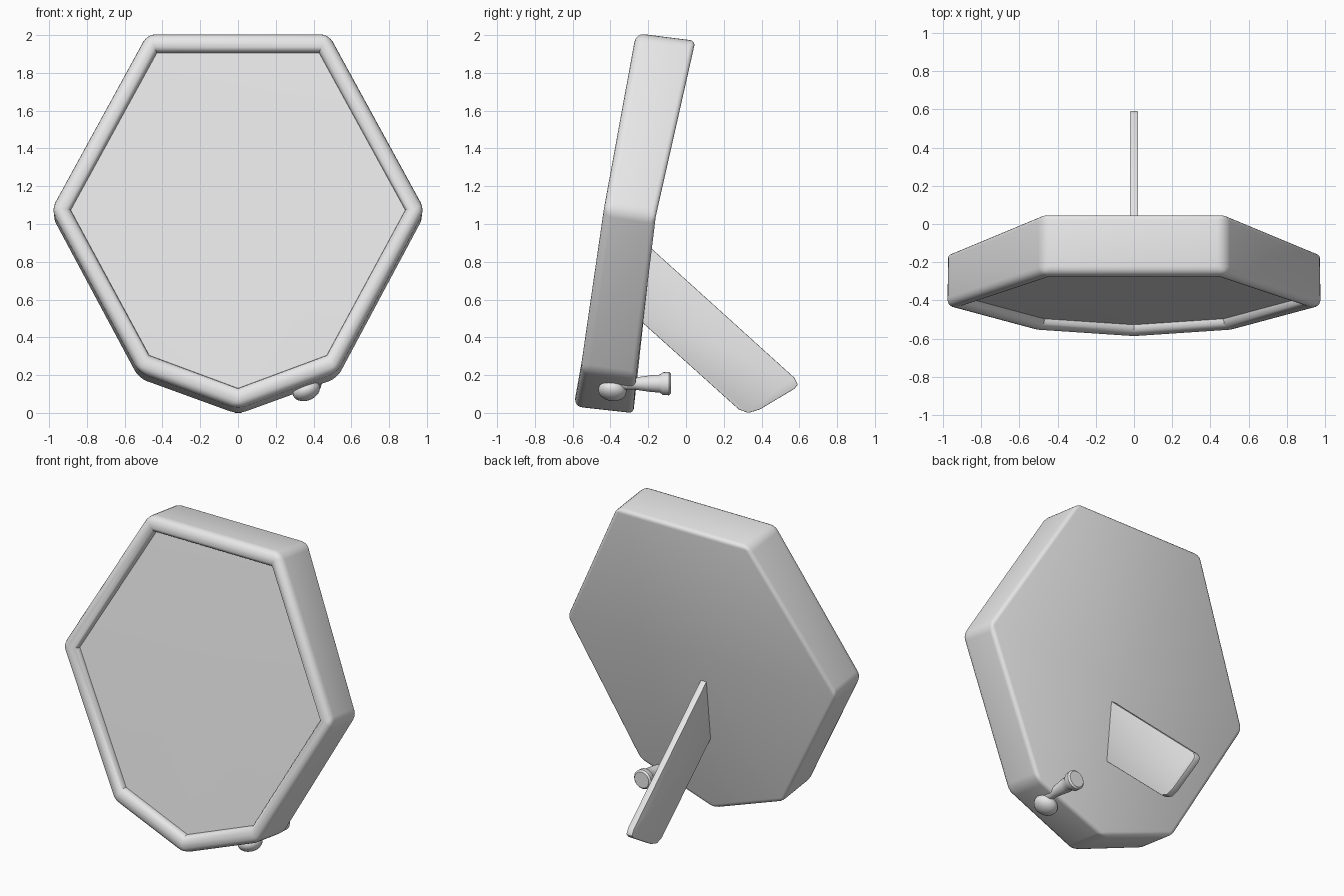
import bpy, bmesh, math
from mathutils import Vector, Matrix

if "Cube" in bpy.data.objects:
    bpy.data.objects.remove(bpy.data.objects["Cube"])

grey = bpy.data.materials.new("plain_grey")
grey.diffuse_color = (0.8, 0.8, 0.8, 1)
grey.use_nodes = True
grey.node_tree.nodes["Principled BSDF"].inputs["Base Color"].default_value = grey.diffuse_color


def finish(name, bm, bevel=0, segments=4, weighted=False, angle=32):
    bmesh.ops.recalc_face_normals(bm, faces=bm.faces)
    me = bpy.data.meshes.new(name)
    bm.to_mesh(me)
    bm.free()
    me.materials.append(grey)
    ob = bpy.data.objects.new(name, me)
    bpy.context.collection.objects.link(ob)
    bpy.ops.object.select_all(action='DESELECT')
    ob.select_set(True)
    bpy.context.view_layer.objects.active = ob
    if bevel:
        m = ob.modifiers.new("round", 'BEVEL')
        m.width = bevel
        m.segments = segments
        m.limit_method = 'WEIGHT' if weighted else 'ANGLE'
        bpy.ops.object.modifier_apply(modifier=m.name)
    bpy.ops.object.shade_smooth_by_angle(angle=math.radians(angle))
    return ob


# seven-sided leaning mirror body: front and back outlines
def outline(top, side, low, bottom):
    half = [top, side, low]
    pts = [Vector(p) for p in half] + [Vector(bottom)]
    return pts + [Vector((-x, y, z)) for x, y, z in reversed(half)]


front = outline((0.48, -0.265, 2.01), (0.99, -0.435, 1.08), (0.525, -0.56, 0.22), (0, -0.595, 0.025))
back = outline((0.48, 0.05, 1.97), (0.985, -0.16, 1.04), (0.525, -0.265, 0.18), (0, -0.28, -0.01))
front_mid = Vector((0, -0.43, 1.08))
back_mid = Vector((0, -0.165, 1.03))
inner = [p.lerp(front_mid, 0.105) for p in front]
sink = Vector((0, 0.05, -0.007))
glass = [p + sink for p in inner]

bm = bmesh.new()
weight = bm.edges.layers.float.new("bevel_weight_edge")
rings = [[bm.verts.new(p) for p in r] for r in (back, front, inner, glass)]
n = len(front)
for a, b in zip(rings, rings[1:]):
    for i in range(n):
        j = (i + 1) % n
        bm.faces.new((a[i], a[j], b[j], b[i]))
for ring, mid in ((rings[0], back_mid), (rings[3], front_mid + sink)):
    c = bm.verts.new(mid)
    for i in range(n):
        bm.faces.new((ring[i], ring[(i + 1) % n], c))
# round the rim fully, the back edge less
for i in range(n):
    j = (i + 1) % n
    for ring, w in zip(rings[:3], (0.6, 1, 0.9)):
        bm.edges.get((ring[i], ring[j]))[weight] = w
    bm.edges.get((rings[0][i], rings[1][i]))[weight] = 1
finish("mirror_body", bm, 0.045, 4, True)

# thin rear prop
prop = [(-0.26, 0.94), (0.575, 0.185), (0.592, 0.15), (0.575, 0.128), (0.39, 0.018),
        (0.33, 0.0), (0.28, 0.018), (-0.30, 0.54)]
bm = bmesh.new()
f = bm.faces.new([bm.verts.new((-0.021, y, z)) for y, z in prop])
ext = bmesh.ops.extrude_face_region(bm, geom=[f])
bmesh.ops.translate(bm, vec=(0.043, 0, 0), verts=[v for v in ext['geom'] if isinstance(v, bmesh.types.BMVert)])
finish("rear_prop", bm, 0.004, 2)

# turned peg pointing backwards
profile = [(0.0, -0.41), (0.032, -0.41), (0.032, -0.27), (0.045, -0.18), (0.047, -0.14),
           (0.06, -0.122), (0.062, -0.09), (0.052, -0.08), (0.0, -0.08)]
bm = bmesh.new()
vs = [bm.verts.new((0.38 + r, y, 0.155)) for r, y in profile]
es = [bm.edges.new(e) for e in zip(vs, vs[1:])]
bmesh.ops.spin(bm, geom=vs + es, cent=(0.38, 0, 0.155), axis=(0, 1, 0), angle=2 * math.pi, steps=24)
bmesh.ops.remove_doubles(bm, verts=bm.verts, dist=0.0005)
finish("peg", bm, angle=40)

# rounded button on the lower slanted side, where the peg is fixed
bm = bmesh.new()
bmesh.ops.create_uvsphere(bm, u_segments=24, v_segments=14, radius=1)
normal = Vector((0.37, -0.13, -0.92))
turn = normal.to_track_quat('Z', 'Y').to_matrix().to_4x4()
bm.transform(Matrix.Translation((0.362, -0.39, 0.118)) @ turn @ Matrix.Diagonal((0.075, 0.075, 0.052, 1)))
finish("peg_button", bm, angle=60)
